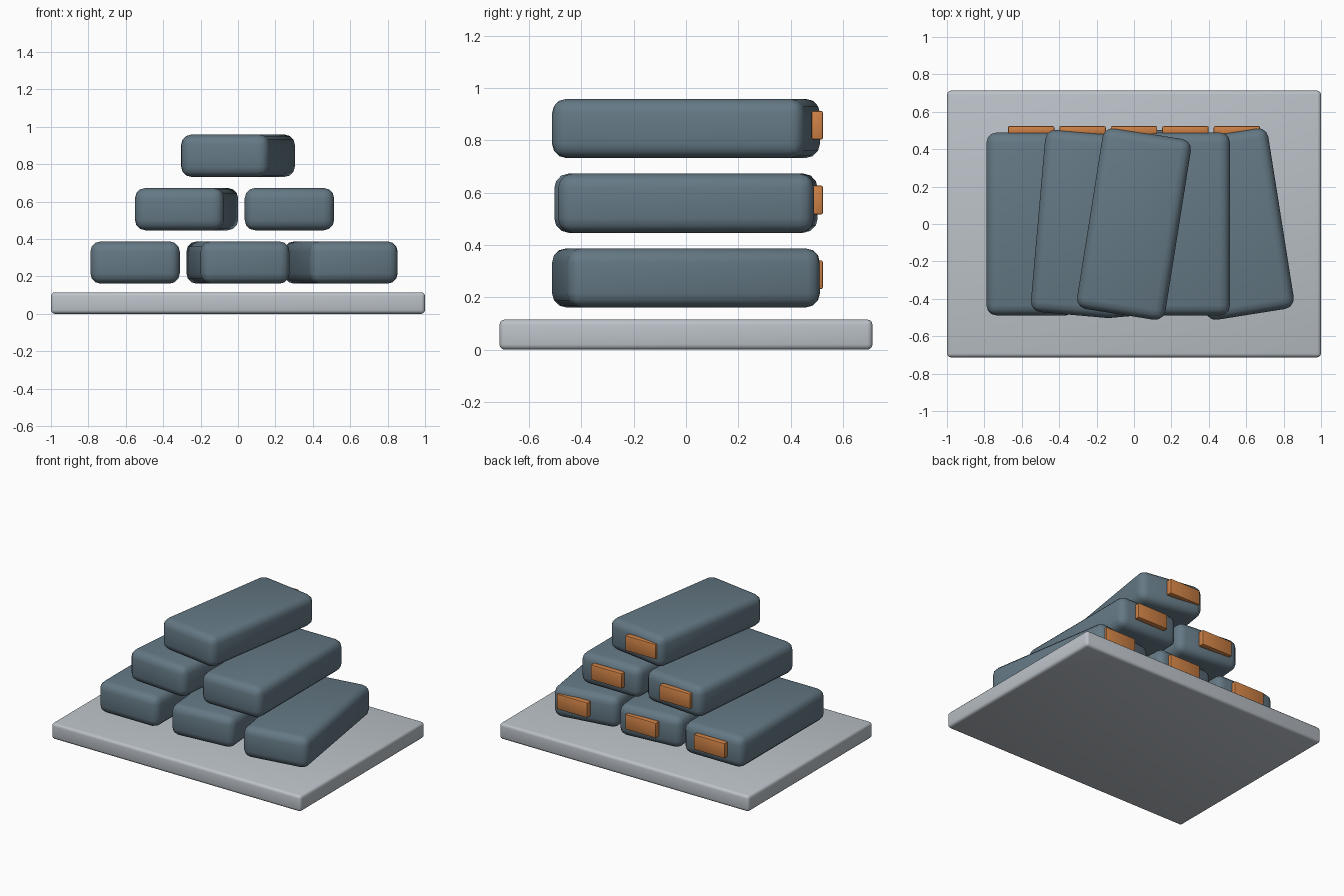
import bpy
import math

cube = bpy.data.objects.get("Cube")
if cube:
    bpy.data.objects.remove(cube, do_unlink=True)


def make_material(name, rgb):
    mat = bpy.data.materials.new(name)
    mat.use_nodes = True
    mat.diffuse_color = (*rgb, 1)
    mat.node_tree.nodes["Principled BSDF"].inputs["Base Color"].default_value = (*rgb, 1)
    return mat


def rounded_box(name, size, centre, bevel, segments, mat, turn=0):
    """Box with bevelled edges, turned about z by the given degrees."""
    bpy.ops.mesh.primitive_cube_add(size=1, location=centre)
    box = bpy.context.object
    box.name = name
    box.scale = size
    bpy.ops.object.transform_apply(location=False, rotation=False, scale=True)
    box.rotation_euler.z = math.radians(turn)
    mod = box.modifiers.new("rounded edges", "BEVEL")
    mod.width = bevel
    mod.segments = segments
    box.data.materials.append(mat)
    bpy.ops.object.modifier_apply(modifier=mod.name)
    bpy.ops.object.shade_smooth_by_angle(angle=math.radians(35))
    return box


pale_grey = make_material("pale grey", (0.50, 0.54, 0.58))
slate_blue = make_material("slate blue", (0.127, 0.188, 0.231))
orange = make_material("orange", (0.62, 0.22, 0.06))

# Base slab
rounded_box("base", (2, 1.425, 0.115), (0, 0, 0.0575), 0.02, 3, pale_grey)

# Pyramid of stacked blocks: each row lists (x, turn in degrees)
rows = {
    "bottom": [(-0.55, 0), (0, 5), (0.55, 9)],
    "middle": [(-0.275, -5), (0.275, 0)],
    "top": [(0, -9)],
}
for level, (row, blocks) in enumerate(rows.items()):
    z = 0.274 + 0.2855 * level
    for number, (x, turn) in enumerate(blocks, 1):
        rounded_box(f"{row}_block_{number}", (0.478, 0.978, 0.226), (x, 0, z),
                    0.055, 3, slate_blue, turn)
        # Label plate on the rear end
        rounded_box(f"{row}_label_{number}", (0.248, 0.043, 0.11), (x, 0.5015, z + 0.012),
                    0.007, 2, orange)
